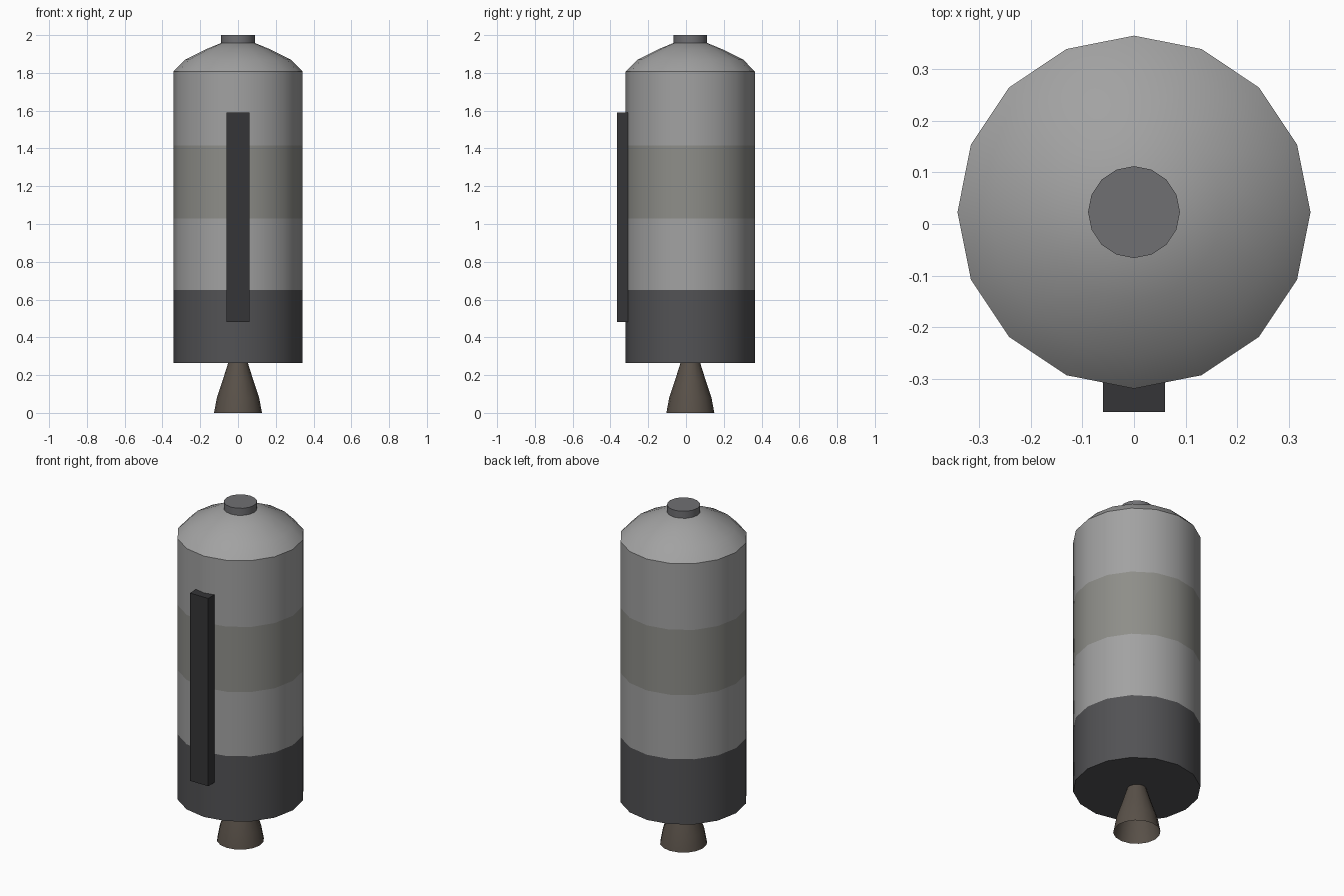
import bpy, bmesh, math

if "Cube" in bpy.data.objects:
    bpy.data.objects.remove(bpy.data.objects["Cube"])

SIDES = 16
AXIS_Y = 0.023
R = 0.342


def paint(obj, name, rgb):
    mat = bpy.data.materials.get(name) or bpy.data.materials.new(name)
    mat.diffuse_color = (*rgb, 1)
    mat.use_nodes = True
    mat.node_tree.nodes["Principled BSDF"].inputs["Base Color"].default_value = mat.diffuse_color
    obj.data.materials.append(mat)


def finish(bm, name, mat, rgb, smooth=True):
    mesh = bpy.data.meshes.new(name)
    bm.to_mesh(mesh)
    bm.free()
    obj = bpy.data.objects.new(name, mesh)
    bpy.context.collection.objects.link(obj)
    paint(obj, mat, rgb)
    if smooth:
        bpy.ops.object.select_all(action='DESELECT')
        obj.select_set(True)
        bpy.context.view_layer.objects.active = obj
        bpy.ops.object.shade_smooth_by_angle(angle=math.radians(30))
    return obj


def lathe(name, profile, mat, rgb, cap_bottom=False, cap_top=False):
    """Revolve (radius, z) points, listed bottom to top, about the tank axis."""
    bm = bmesh.new()
    rings = []
    for r, z in profile:
        angles = [math.tau * i / SIDES for i in range(SIDES)]
        rings.append([bm.verts.new((r * math.cos(a), AXIS_Y + r * math.sin(a), z))
                      for a in angles])
    for lo, hi in zip(rings, rings[1:]):
        for i in range(SIDES):
            j = (i + 1) % SIDES
            bm.faces.new((lo[i], lo[j], hi[j], hi[i]))
    if cap_bottom:
        bm.faces.new(rings[0][::-1])
    if cap_top:
        bm.faces.new(rings[-1])
    return finish(bm, name, mat, rgb)


LIGHT = ("light_grey", (0.36, 0.36, 0.36))
WARM = ("warm_grey", (0.27, 0.27, 0.25))
DARK = ("dark_grey", (0.085, 0.085, 0.09))

# Tank hull, bottom to top
lathe("tank_base", [(R, 0.265), (R, 0.65)], *DARK, cap_bottom=True)
lathe("tank_lower", [(R, 0.65), (R, 1.03)], *LIGHT)
lathe("tank_band", [(R, 1.03), (R, 1.415)], *WARM)
lathe("tank_upper", [(R, 1.415), (R, 1.807)], *LIGHT)

# Faceted dome
lathe("dome", [(R, 1.807), (0.28, 1.87), (0.17, 1.925), (0.085, 1.96)],
      *LIGHT, cap_top=True)

# Docking cap on the dome
lathe("top_cap", [(0.089, 1.95), (0.089, 2.0)], "cap_grey", (0.16, 0.16, 0.17),
      cap_bottom=True, cap_top=True)

# Open engine bell
lathe("engine_nozzle", [(0.127, 0), (0.112, 0.08), (0.082, 0.17), (0.052, 0.265)],
      "nozzle_brown", (0.1, 0.082, 0.066))

# Cable duct on the front
bm = bmesh.new()
bmesh.ops.create_cube(bm, size=1)
bmesh.ops.scale(bm, vec=(0.12, 0.085, 1.11), verts=bm.verts)
bmesh.ops.translate(bm, vec=(0, -0.3215, 1.035), verts=bm.verts)
finish(bm, "cable_duct", "duct_black", (0.035, 0.035, 0.038), smooth=False)
